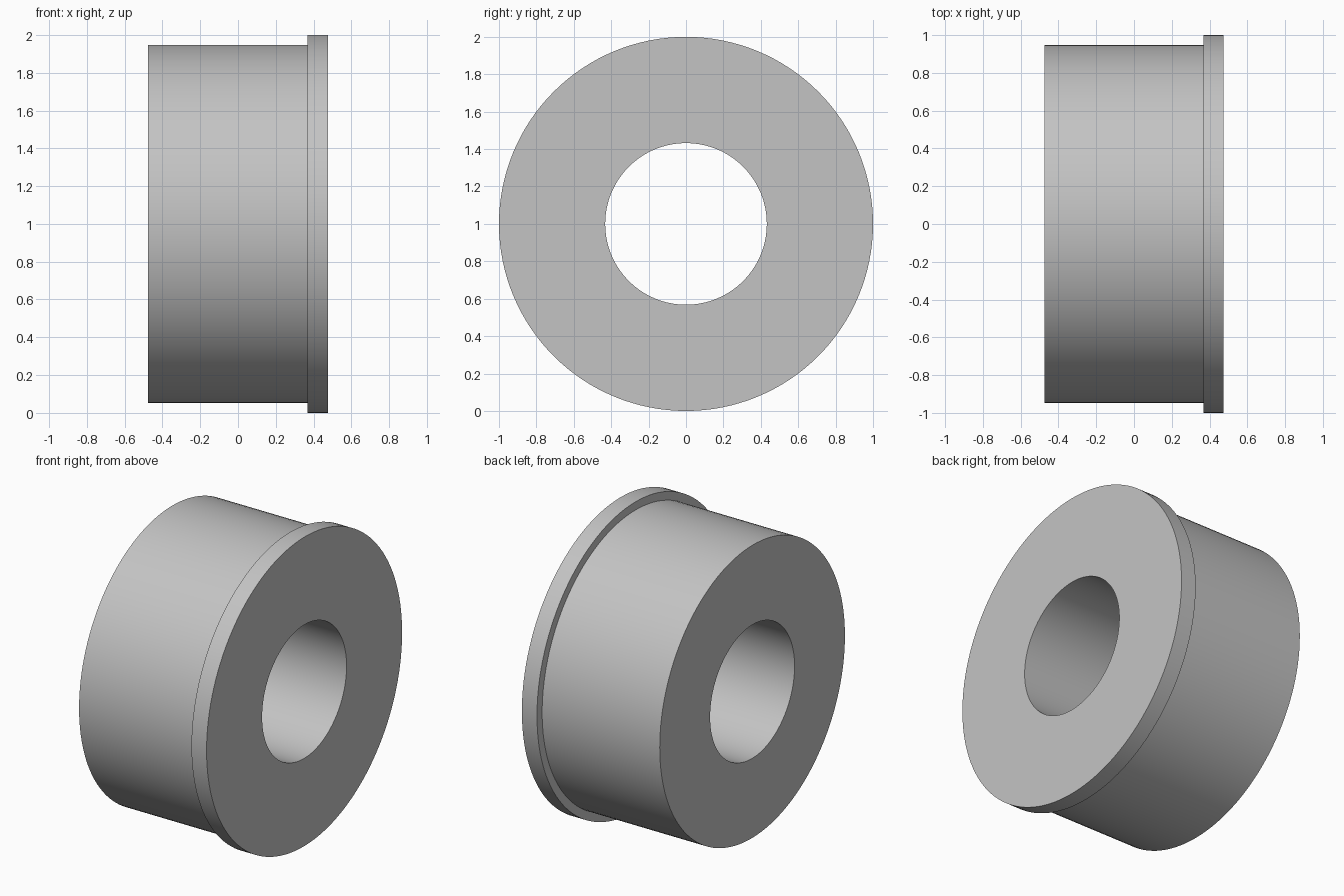
import bpy
import bmesh
import math
from mathutils import Matrix, Vector

cube = bpy.data.objects.get("Cube")
if cube:
    bpy.data.objects.remove(cube, do_unlink=True)

SEGMENTS = 128
BORE, BODY, FLANGE = 0.432, 0.947, 1.0    # radii
LEFT_END, RIGHT_END, STEP = -0.475, 0.475, 0.367

# Plain grey material
grey = bpy.data.materials.new("plain grey")
grey.use_nodes = True
colour = (0.55, 0.55, 0.55, 1)
grey.diffuse_color = colour
grey.node_tree.nodes["Principled BSDF"].inputs["Base Color"].default_value = colour

# Closed cross-section (x, radius): bore, end face, body, flange
profile = [(LEFT_END, BORE), (LEFT_END, BODY), (STEP, BODY),
           (STEP, FLANGE), (RIGHT_END, FLANGE), (RIGHT_END, BORE)]

# Revolve the cross-section about the x axis
bm = bmesh.new()
rings = []
for i in range(SEGMENTS):
    turn = Matrix.Rotation(math.tau * i / SEGMENTS, 3, 'X')
    rings.append([bm.verts.new(turn @ Vector((x, 0, r))) for x, r in profile])
for i, ring in enumerate(rings):
    following = rings[(i + 1) % SEGMENTS]
    for j in range(len(profile)):
        k = (j + 1) % len(profile)
        bm.faces.new((ring[j], ring[k], following[k], following[j]))
bmesh.ops.recalc_face_normals(bm, faces=bm.faces)

mesh = bpy.data.meshes.new("flanged_bushing")
bm.to_mesh(mesh)
bm.free()
mesh.materials.append(grey)
bushing = bpy.data.objects.new("flanged_bushing", mesh)
bushing.location.z = FLANGE
bpy.context.collection.objects.link(bushing)

# Smooth curved walls, sharp rims
bpy.ops.object.select_all(action='DESELECT')
bushing.select_set(True)
bpy.context.view_layer.objects.active = bushing
bpy.ops.object.shade_smooth_by_angle(angle=math.radians(30))
